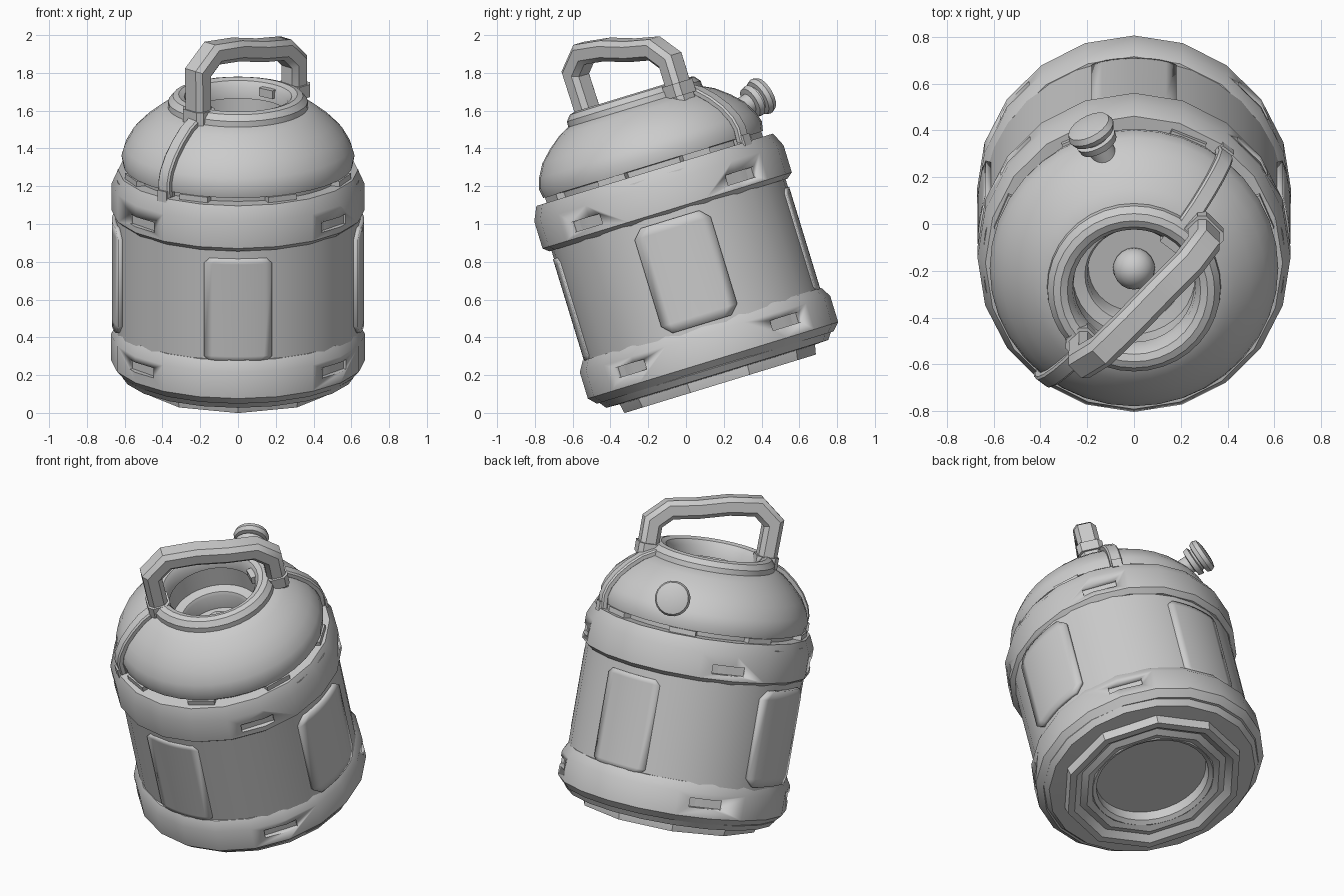
import bpy, bmesh, math
from mathutils import Vector, Matrix

if "Cube" in bpy.data.objects:
    bpy.data.objects.remove(bpy.data.objects["Cube"])

# The whole canister leans towards the front; parts are built upright, then tilted
TILT = Matrix.Translation((0, 0.181, 0.154)) @ Matrix.Rotation(math.radians(17), 4, 'X')


def finish(name, bm, matrix=None, angle=35):
    bmesh.ops.remove_doubles(bm, verts=bm.verts, dist=1e-5)
    bmesh.ops.recalc_face_normals(bm, faces=bm.faces)
    me = bpy.data.meshes.new(name)
    bm.to_mesh(me)
    bm.free()
    ob = bpy.data.objects.new(name, me)
    bpy.context.collection.objects.link(ob)
    ob.matrix_world = TILT @ (matrix or Matrix())
    bpy.ops.object.select_all(action='DESELECT')
    ob.select_set(True)
    bpy.context.view_layer.objects.active = ob
    bpy.ops.object.shade_smooth_by_angle(angle=math.radians(angle))
    return ob


def lathe(name, profile, segs=32, closed=False, sx=1.0, phase=0.0, matrix=None, angle=35):
    bm = bmesh.new()
    rings = []
    for i in range(segs):
        a = 2 * math.pi * i / segs + phase
        rings.append([bm.verts.new((r * math.cos(a) * sx, r * math.sin(a), z)) for r, z in profile])
    n = len(profile)
    for i in range(segs):
        p, q = rings[i], rings[(i + 1) % segs]
        for j in range(n if closed else n - 1):
            k = (j + 1) % n
            bm.faces.new((p[j], q[j], q[k], p[k]))
    bmesh.ops.dissolve_degenerate(bm, dist=1e-6, edges=bm.edges)
    return finish(name, bm, matrix, angle)


def sweep(name, path, side, w, h, c):
    """Chamfered bar along a flat path; side is the direction across the path plane."""
    bm = bmesh.new()
    path = [Vector(p) for p in path]
    side = Vector(side).normalized()
    sec = [(w, h - c), (w - c, h), (c - w, h), (-w, h - c), (-w, c - h), (c - w, -h), (w - c, -h), (w, c - h)]
    rings = []
    for i, p in enumerate(path):
        t0 = (p - path[max(i - 1, 0)]).normalized()
        t1 = (path[min(i + 1, len(path) - 1)] - p).normalized()
        t = (t0 + t1).normalized()
        miter = 1 / max(t.dot(t1 if t1.length else t0), 0.5)
        nrm = t.cross(side).normalized() * miter
        rings.append([bm.verts.new(p + side * a + nrm * b) for a, b in sec])
    for p, q in zip(rings, rings[1:]):
        for j in range(8):
            k = (j + 1) % 8
            bm.faces.new((p[j], p[k], q[k], q[j]))
    bm.faces.new(rings[0])
    bm.faces.new(rings[-1])
    return finish(name, bm)


def boxes(name, angles, r, z, size):
    """Boxes spread round the axis; size is radial, tangential, vertical."""
    bm = bmesh.new()
    for a in angles:
        m = (Matrix.Rotation(math.radians(a), 4, 'Z') @ Matrix.Translation((r, 0, z))
             @ Matrix.Diagonal((*size, 1)))
        bmesh.ops.create_cube(bm, size=1, matrix=m)
    return finish(name, bm)


def panel(name, angle, r, half, z0, z1, c):
    """Curved plate with cut corners."""
    bm = bmesh.new()
    rows = []
    for z, w in ((z0, half - c), (z0 + c, half), (z1 - c, half), (z1, half - c)):
        row = []
        for i in range(9):
            a = math.radians(angle) + (i / 4 - 1) * w / r
            row.append(bm.verts.new((r * math.cos(a), r * math.sin(a), z)))
        rows.append(row)
    for p, q in zip(rows, rows[1:]):
        for i in range(8):
            bm.faces.new((p[i], p[i + 1], q[i + 1], q[i]))
    ob = finish(name, bm)
    mod = ob.modifiers.new("thickness", 'SOLIDIFY')
    mod.thickness = 0.03
    mod.offset = 0
    return ob


# Body drum
lathe("body", [(0, 0.10), (0.60, 0.10), (0.648, 0.14), (0.648, 1.15), (0, 1.15)])

# Faceted foot ring with recessed underside
lathe("foot_ring", [(0.36, 0.12), (0.37, 0.03), (0.41, 0.015), (0.45, 0.03), (0.49, 0.0), (0.53, 0.0),
                    (0.54, 0.05), (0.54, 0.12)],
      segs=10, closed=True, phase=math.radians(18), angle=25)
lathe("base_step", [(0.50, 0.05), (0.615, 0.055), (0.64, 0.09), (0.64, 0.15), (0.50, 0.15)], segs=20, closed=True)
lathe("base_rim", [(0.33, 0.10), (0.335, 0.04), (0.36, 0.025), (0.385, 0.04), (0.385, 0.10)], closed=True)

# Protective bands with four slots each
for label, z, prof in (
        ("lower", 0.215, [(0.60, 0.09), (0.655, 0.09), (0.693, 0.13), (0.693, 0.275), (0.66, 0.33), (0.60, 0.33)]),
        ("upper", 1.02, [(0.60, 0.935), (0.66, 0.935), (0.69, 0.96), (0.69, 1.11), (0.655, 1.185), (0.57, 1.185)])):
    band = lathe(label + "_band", prof, segs=20, closed=True, sx=0.97)
    cutter = boxes(label + "_slot_cutter", (40, 140, 220, 320), 0.69, z, (0.09, 0.20, 0.055))
    cutter.hide_render = True
    mod = band.modifiers.new("slots", 'BOOLEAN')
    mod.operation = 'DIFFERENCE'
    mod.object = cutter
    bpy.context.view_layer.update()
    bpy.context.view_layer.objects.active = band
    bpy.ops.object.modifier_apply(modifier=mod.name)
    bpy.data.objects.remove(cutter)

# Side plates, and shallow front and back plates
for side, a in (("right", 0), ("left", 180)):
    panel(side + "_panel", a, 0.653, 0.21, 0.33, 0.91, 0.05)
for side, a in (("back", 90), ("front", 270)):
    panel(side + "_panel", a, 0.639, 0.18, 0.32, 0.89, 0.03)

# Small lugs in the gap between the upper band and the lid
boxes("gap_lugs", [22.5 + 45 * i for i in range(8)], 0.585, 1.19, (0.06, 0.16, 0.05))

# Domed lid with sunken cup
lathe("lid", [(0, 1.15), (0.57, 1.15), (0.575, 1.212), (0.608, 1.215), (0.617, 1.265), (0.60, 1.32), (0.56, 1.39),
              (0.50, 1.45), (0.43, 1.505), (0.36, 1.54), (0.27, 1.55), (0.262, 1.37), (0.21, 1.36),
              (0.20, 1.34), (0.195, 1.25), (0, 1.25)], segs=36)
lathe("neck_ring", [(0.35, 1.50), (0.372, 1.53), (0.370, 1.565), (0.345, 1.595), (0.315, 1.603), (0.285, 1.592),
                    (0.263, 1.56), (0.258, 1.50)], segs=36, closed=True)
lathe("cup_ball", [(0.09 * math.sin(math.pi * i / 10), 1.27 - 0.09 * math.cos(math.pi * i / 10))
                   for i in range(11)], segs=20)
boxes("cup_catch", (52,), 0.262, 1.55, (0.05, 0.09, 0.045))

# Straps over the lid, one on each side, with end clips
a = math.radians(52)
for label, s in (("back", 1), ("front", -1)):
    d = Vector((math.cos(a), math.sin(a), 0)) * s
    pts = [d * r + Vector((0, 0, z)) for r, z in
           ((0.35, 1.555), (0.44, 1.512), (0.51, 1.455), (0.57, 1.39), (0.612, 1.32), (0.627, 1.265), (0.622, 1.19))]
    sweep(label + "_strap", pts, (-math.sin(a), math.cos(a), 0), 0.037, 0.02, 0.009)
boxes("strap_clips", (52, 232), 0.62, 1.195, (0.07, 0.06, 0.06))

# Carrying handle, set diagonally across the neck
d = Vector((0.714, 0.70, 0))
mid = Vector((0.045, 0, 0))
path = [mid + d * h + Vector((0, 0, z)) for h, z in
        ((-0.355, 1.52), (-0.36, 1.80), (-0.255, 1.885), (-0.08, 1.868), (0.10, 1.825), (0.265, 1.80),
         (0.355, 1.715), (0.355, 1.48))]
sweep("handle", path, (-0.70, 0.714, 0), 0.066, 0.056, 0.026)
for label, p, z in (("front", path[0], 1.53), ("back", path[-1], 1.52)):
    foot = [Vector((p.x, p.y, z)), Vector((p.x, p.y, z + 0.07))]
    sweep(label + "_handle_foot", foot, (-0.70, 0.714, 0), 0.078, 0.066, 0.026)

# Valve knob on the back of the lid
axis = Vector((-0.42, 0.88, 0.22))
place = Matrix.Translation((-0.175, 0.635, 1.388)) @ axis.to_track_quat('Z', 'Y').to_matrix().to_4x4()
lathe("valve_knob", [(0, -0.14), (0.055, -0.14), (0.055, -0.06), (0.085, -0.055), (0.09, -0.025), (0.07, -0.02),
                     (0.07, -0.008), (0.095, -0.004), (0.105, 0.02), (0.095, 0.045), (0.06, 0.055), (0, 0.057)],
      segs=20, matrix=place)
